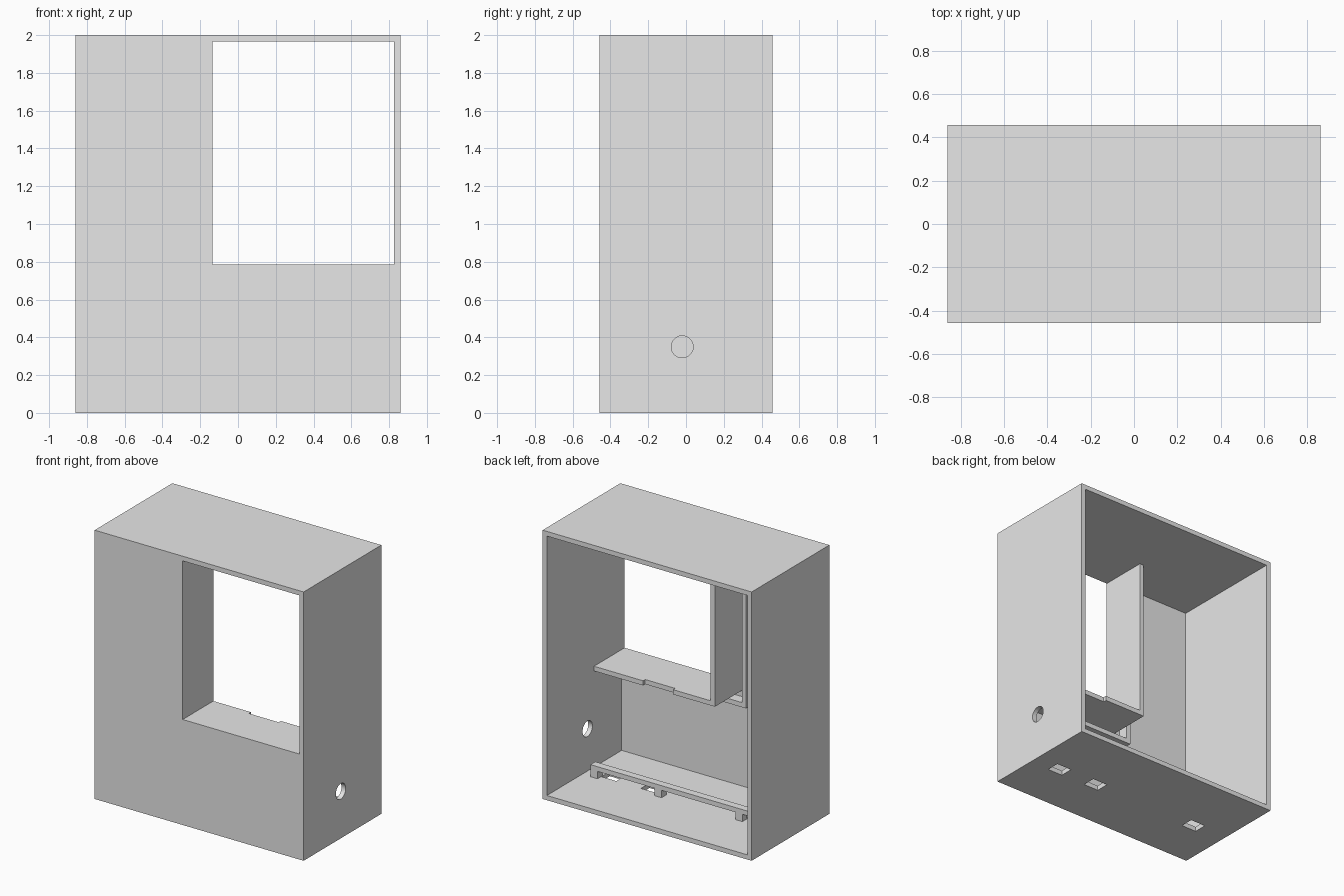
import bpy

cube = bpy.data.objects.get("Cube")
if cube:
    bpy.data.objects.remove(cube, do_unlink=True)

# Main dimensions
HX, HY, H, T = 0.86, 0.457, 2.0, 0.035
IX, FRONT, TOP = HX - T, -HY + T, H - T      # inner faces of the walls
WIN_X, WIN_Z = -0.135, 0.785                 # window corner
BOX_BACK, RIB_BACK, GAP = -0.097, -0.344, 0.05

grey = bpy.data.materials.new("light_grey")
grey.use_nodes = True
grey.diffuse_color = (0.8, 0.8, 0.8, 1)
grey.node_tree.nodes["Principled BSDF"].inputs["Base Color"].default_value = (0.8, 0.8, 0.8, 1)


def box(name, x, y, z):
    """Box from three (low, high) ranges."""
    bpy.ops.mesh.primitive_cube_add(size=1)
    ob = bpy.context.object
    ob.name = name
    ob.data.name = name
    for v in ob.data.vertices:
        v.co = [lo + (c + 0.5) * (hi - lo) for c, (lo, hi) in zip(v.co, (x, y, z))]
    ob.data.materials.append(grey)
    return ob


def cut(target, cutter):
    """Subtract the cutter, then delete it."""
    cutter.hide_render = True
    mod = target.modifiers.new("cut", 'BOOLEAN')
    mod.operation = 'DIFFERENCE'
    mod.solver = 'EXACT'
    mod.object = cutter
    bpy.context.view_layer.objects.active = target
    bpy.ops.object.modifier_apply(modifier=mod.name)
    bpy.data.objects.remove(cutter, do_unlink=True)


# Case: hollow, open at the back, with a window in the front
case = box("case", (-HX, HX), (-HY, HY), (0, H))
cut(case, box("cavity_cutter", (-IX, IX), (FRONT, HY + T), (T, TOP)))
cut(case, box("window_cutter", (WIN_X, IX), (-HY - T, FRONT + T), (WIN_Z, TOP)))

# Slots through the floor
for x in (0.636, 0.309, -0.583):
    cut(case, box("slot_cutter", (x - 0.062, x + 0.062), (-0.1, 0.0), (-T, 2 * T)))

# Round cable hole in the side wall
bpy.ops.mesh.primitive_cylinder_add(vertices=48, radius=0.058, depth=0.2,
                                    location=(HX, -0.02, 0.35), rotation=(0, 1.570796, 0))
cable_cutter = bpy.context.object
cable_cutter.data.materials.append(grey)
cut(case, cable_cutter)

# Shelf and partition that line the window recess
shelf = box("recess_shelf", (WIN_X - T, IX), (FRONT, BOX_BACK), (WIN_Z - T, WIN_Z))
cut(shelf, box("notch_cutter", (0.174, 0.421), (BOX_BACK - 0.025, 0), (WIN_Z - 0.1, WIN_Z + 0.1)))
box("recess_partition", (WIN_X - T, WIN_X), (FRONT, BOX_BACK), (WIN_Z, TOP))

# Ribs on the inside of the front wall, a gap away from the recess
rib_x, rib_z = WIN_X - T - GAP, WIN_Z - T - GAP
box("lower_rib", (rib_x - T, IX), (FRONT, RIB_BACK), (rib_z - T, rib_z))
box("side_rib", (rib_x - T, rib_x), (FRONT, RIB_BACK), (rib_z, TOP))

# Raised rail on the floor with short legs
rail_y = (-0.014, 0.043)
box("floor_rail", (-0.757, 0.757), rail_y, (0.09, 0.125))
for x in (0.728, 0.2, -0.465, -0.728):
    box("rail_leg", (x - 0.029, x + 0.029), rail_y, (T, 0.09))
